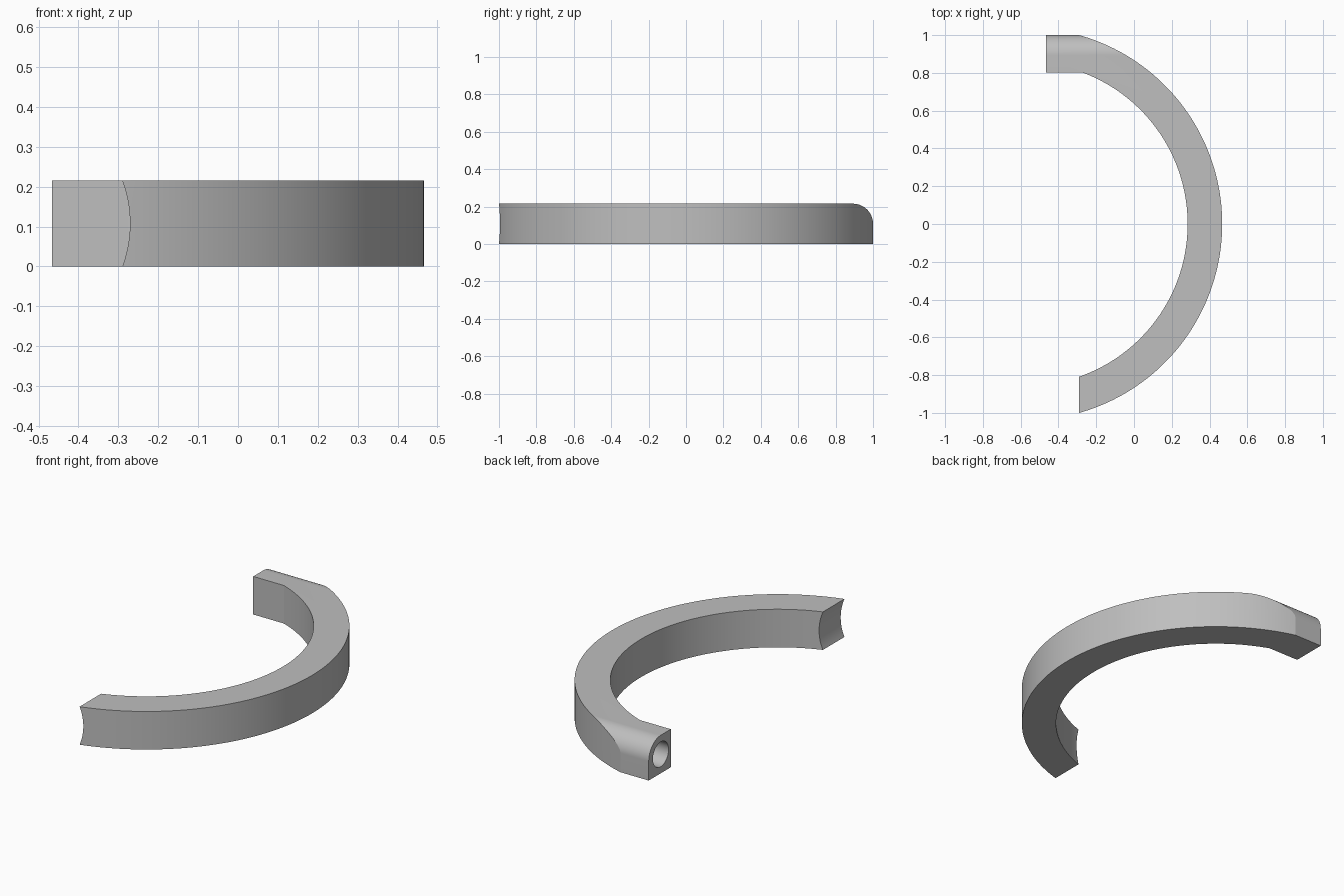
import bpy, bmesh
from math import sin, cos, pi, asin, acos, radians, sqrt
from mathutils import Vector

cube = bpy.data.objects.get("Cube")
if cube:
    bpy.data.objects.remove(cube, do_unlink=True)

HEIGHT = 0.215
MID = HEIGHT / 2
CENTRE_X = -0.572          # centre of the ring
OUTER, INNER = 1.039, 0.856
ARM_END = -0.467
ARM_IN, ARM_OUT = 0.803, 1.0

grey = bpy.data.materials.new("plain_grey")
grey.use_nodes = True
colour = (0.52, 0.52, 0.52, 1)
grey.diffuse_color = colour
grey.node_tree.nodes["Principled BSDF"].inputs["Base Color"].default_value = colour


def arc(cx, cy, r, start, end, n):
    steps = [start + (end - start) * i / n for i in range(n + 1)]
    return [(cx + r * cos(a), cy + r * sin(a)) for a in steps]


def prism(name, points, lo, hi, place):
    """Extrude a 2D outline from lo to hi; place maps (u, v, depth) to 3D."""
    bm = bmesh.new()
    face = bm.faces.new([bm.verts.new(place(u, v, lo)) for u, v in points])
    grown = bmesh.ops.extrude_face_region(bm, geom=[face])["geom"]
    shift = Vector(place(0, 0, hi)) - Vector(place(0, 0, lo))
    bmesh.ops.translate(bm, vec=shift,
                        verts=[g for g in grown if isinstance(g, bmesh.types.BMVert)])
    bmesh.ops.recalc_face_normals(bm, faces=bm.faces)
    mesh = bpy.data.meshes.new(name)
    bm.to_mesh(mesh)
    bm.free()
    mesh.materials.append(grey)
    ob = bpy.data.objects.new(name, mesh)
    bpy.context.collection.objects.link(ob)
    return ob


def along_x(u, v, d):
    return (d, u, v)


def along_y(u, v, d):
    return (u, d, v)


def along_z(u, v, d):
    return (u, v, d)


# Curved body with a straight arm at the back end
front_x = -0.3
outer_start = -acos((front_x - CENTRE_X) / OUTER)
inner_start = -acos((front_x - CENTRE_X) / INNER)
outline = arc(CENTRE_X, 0, OUTER, outer_start, asin(ARM_OUT / OUTER), 96)
outline += [(ARM_END, ARM_OUT), (ARM_END, ARM_IN)]
outline += arc(CENTRE_X, 0, INNER, asin(ARM_IN / INNER), inner_start, 96)
body = prism("curved_handle", outline, 0, HEIGHT, along_z)

# Rounded upper back edge
round_points = arc(ARM_OUT - MID, MID, MID, 0, pi / 2, 20)
round_points += [(ARM_OUT - MID, HEIGHT + 0.1), (ARM_OUT + 0.1, HEIGHT + 0.1),
                 (ARM_OUT + 0.1, MID)]
round_cutter = prism("edge_round_cutter", round_points, -0.6, 0.2, along_x)

# Concave front end
scoop_r = 0.31
scoop_x = -0.29 - sqrt(scoop_r ** 2 - MID ** 2)
scoop = prism("end_scoop_cutter", arc(scoop_x, MID, scoop_r, 0, 2 * pi, 128)[:-1],
              -1.2, -0.6, along_y)

# Blind socket in the arm end
socket = prism("socket_cutter", arc(ARM_OUT - MID, MID, 0.07, 0, 2 * pi, 48)[:-1],
               -0.6, ARM_END + 0.2, along_x)

bpy.context.view_layer.objects.active = body
body.select_set(True)
for cutter in (round_cutter, scoop, socket):
    cutter.hide_render = True
    mod = body.modifiers.new(cutter.name, "BOOLEAN")
    mod.operation = "DIFFERENCE"
    mod.solver = "EXACT"
    mod.object = cutter
    bpy.ops.object.modifier_apply(modifier=mod.name)
    bpy.data.objects.remove(cutter, do_unlink=True)

bpy.ops.object.shade_smooth_by_angle(angle=radians(12))
